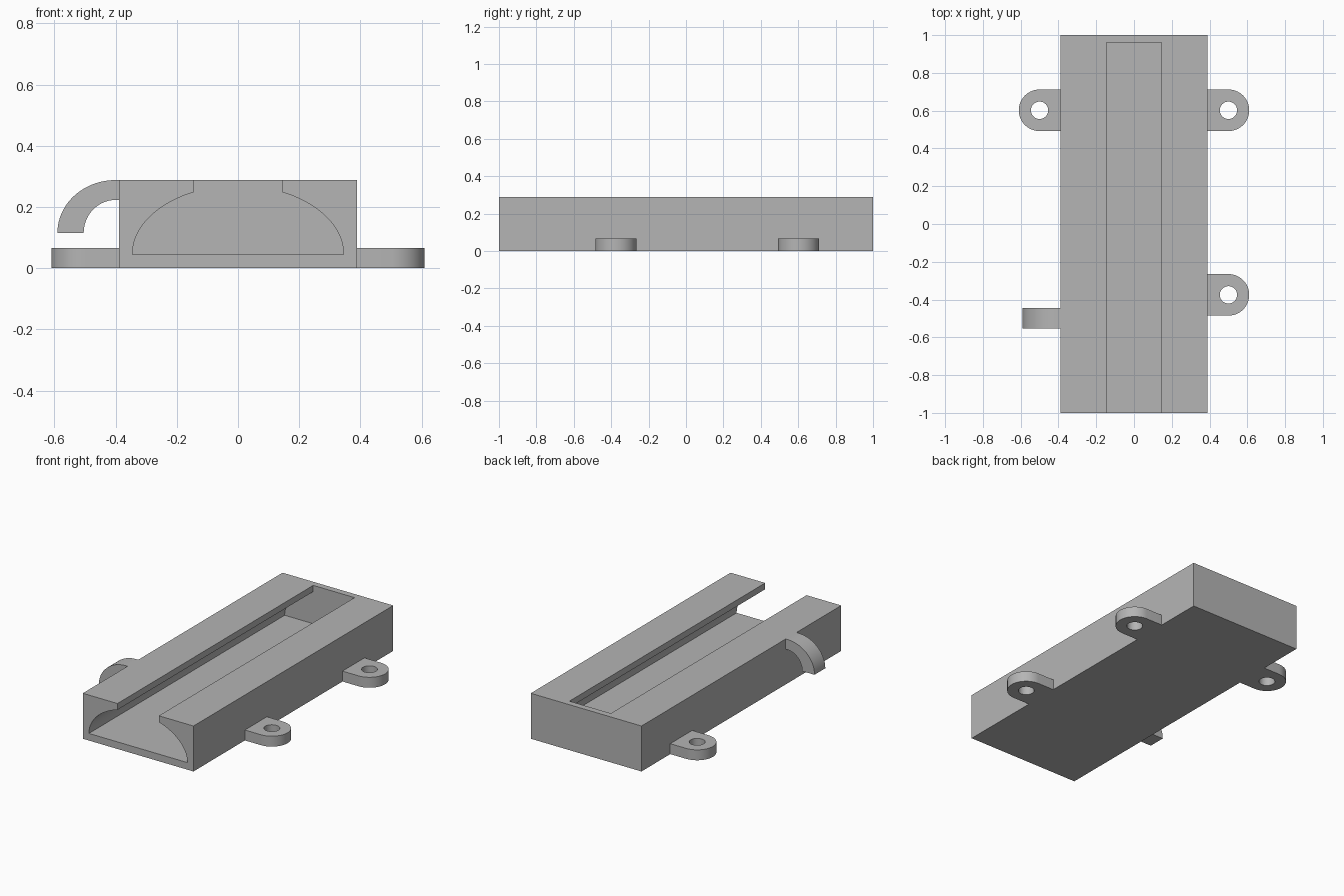
import bpy, bmesh
from math import sin, cos, pi, radians
from mathutils import Vector

old = bpy.data.objects.get("Cube")
if old:
    bpy.data.objects.remove(old, do_unlink=True)

HALF_W, HEIGHT = 0.388, 0.288
FLOOR, SLOT, BACK = 0.045, 0.145, 0.96

grey = bpy.data.materials.new("plain grey")
grey.use_nodes = True
grey.diffuse_color = (0.46, 0.46, 0.46, 1)
grey.node_tree.nodes["Principled BSDF"].inputs["Base Color"].default_value = grey.diffuse_color


def arc(cx, cy, rx, ry, start, end, steps):
    """Points along an elliptical arc, angles in degrees."""
    angles = [radians(start + (end - start) * i / steps) for i in range(steps + 1)]
    return [(cx + rx * cos(a), cy + ry * sin(a)) for a in angles]


def prism(name, outline, axis, low, high):
    """Extrude a 2D outline along y (outline in x, z) or z (outline in x, y)."""
    bm = bmesh.new()
    place = (lambda u, v: (u, low, v)) if axis == "y" else (lambda u, v: (u, v, low))
    face = bm.faces.new([bm.verts.new(place(u, v)) for u, v in outline])
    top = bmesh.ops.extrude_face_region(bm, geom=[face])["geom"]
    shift = Vector((0, high - low, 0) if axis == "y" else (0, 0, high - low))
    bmesh.ops.translate(bm, vec=shift, verts=[g for g in top if isinstance(g, bmesh.types.BMVert)])
    bmesh.ops.recalc_face_normals(bm, faces=bm.faces)
    mesh = bpy.data.meshes.new(name)
    bm.to_mesh(mesh)
    bm.free()
    mesh.materials.append(grey)
    obj = bpy.data.objects.new(name, mesh)
    bpy.context.collection.objects.link(obj)
    return obj


def activate(obj):
    bpy.ops.object.select_all(action="DESELECT")
    obj.select_set(True)
    bpy.context.view_layer.objects.active = obj


def cut(obj, cutter):
    mod = obj.modifiers.new("cut", "BOOLEAN")
    mod.operation, mod.solver, mod.object = "DIFFERENCE", "EXACT", cutter
    activate(obj)
    bpy.ops.object.modifier_apply(modifier=mod.name)
    bpy.data.objects.remove(cutter, do_unlink=True)


def smooth(obj):
    activate(obj)
    bpy.ops.object.shade_smooth_by_angle(angle=radians(30))


# Housing: a block with an arched channel, open at the front and along the top slot
housing = prism("housing", [(-HALF_W, 0), (HALF_W, 0), (HALF_W, HEIGHT), (-HALF_W, HEIGHT)], "y", -1, 1)
arch = arc(0, FLOOR, 0.345, 0.224, 0, 180, 96)
right_side = [p for p in arch if p[0] > SLOT]
left_side = [p for p in arch if p[0] < -SLOT]
lip, above = 0.248, HEIGHT + 0.1
channel = right_side + [(SLOT, lip), (SLOT, above), (-SLOT, above), (-SLOT, lip)] + left_side
cut(housing, prism("channel_cutter", channel, "y", -1.1, BACK))
smooth(housing)


# Mounting tabs: rounded ears with a screw hole
def mounting_tab(name, side, y):
    r = 0.11
    outline = [(HALF_W, y - r)] + arc(0.5, y, r, r, -90, 90, 32) + [(HALF_W, y + r)]
    tab = prism(name, [(side * u, v) for u, v in outline], "z", 0, 0.066)
    hole = arc(side * 0.5, y, 0.046, 0.046, 0, 360, 32)[:-1]
    cut(tab, prism("hole_cutter", hole, "z", -0.1, 0.2))
    smooth(tab)


mounting_tab("left_back_tab", 1, 0.602)
mounting_tab("left_front_tab", 1, -0.375)
mounting_tab("right_back_tab", -1, 0.602)

# Hook: a quarter arch that curls down from the top edge
outer = arc(-0.4, 0.115, 0.19, HEIGHT - 0.115, 90, 180, 32)
inner = arc(-0.4, 0.115, 0.104, 0.108, 180, 90, 32)
hook = prism("cable_hook", [(-HALF_W, HEIGHT)] + outer + inner + [(-HALF_W, 0.223)], "y", -0.552, -0.444)
smooth(hook)
